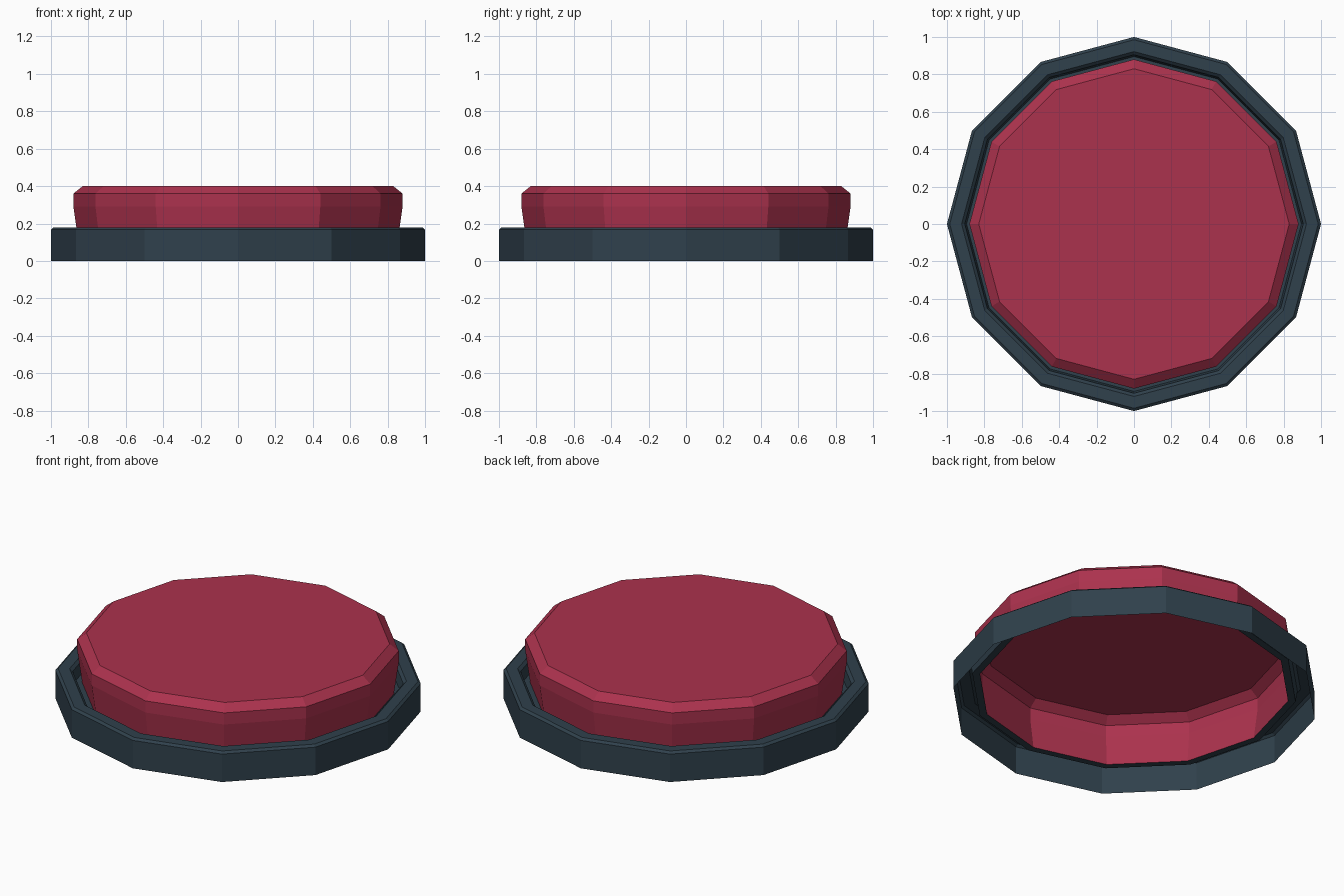
import bpy, bmesh, math

if "Cube" in bpy.data.objects:
    bpy.data.objects.remove(bpy.data.objects["Cube"])

SIDES = 12


def material(name, rgb):
    m = bpy.data.materials.new(name)
    m.diffuse_color = (*rgb, 1)
    m.use_nodes = True
    m.node_tree.nodes["Principled BSDF"].inputs["Base Color"].default_value = m.diffuse_color
    return m


def lathe(name, profile, mat, cap=False):
    """Spin a (radius, height) profile, listed bottom-outside to top, into a 12-sided shell."""
    bm = bmesh.new()
    rings = []
    for r, z in profile:
        rings.append([bm.verts.new((r * math.cos(math.tau * i / SIDES),
                                    r * math.sin(math.tau * i / SIDES), z))
                      for i in range(SIDES)])
    for a, b in zip(rings, rings[1:]):
        for i in range(SIDES):
            j = (i + 1) % SIDES
            bm.faces.new((a[i], a[j], b[j], b[i]))
    if cap:
        bm.faces.new(rings[-1])
    me = bpy.data.meshes.new(name)
    bm.to_mesh(me)
    bm.free()
    me.materials.append(mat)
    ob = bpy.data.objects.new(name, me)
    bpy.context.collection.objects.link(ob)
    return ob


slate = material("dark slate", (0.029, 0.052, 0.072))
red = material("crimson", (0.41, 0.032, 0.075))

# Base ring: outer wall, bevelled rim, and recessed groove floor, open below
lathe("base_ring", [(1.0, 0.0), (1.0, 0.168), (0.985, 0.18), (0.922, 0.18),
                    (0.905, 0.165), (0.895, 0.10), (0.853, 0.10)], slate)

# Push button: slightly flared wall, chamfer and flat top, open below
lathe("button_cap", [(0.853, 0.10), (0.88, 0.29), (0.88, 0.36), (0.83, 0.40)],
      red, cap=True)
